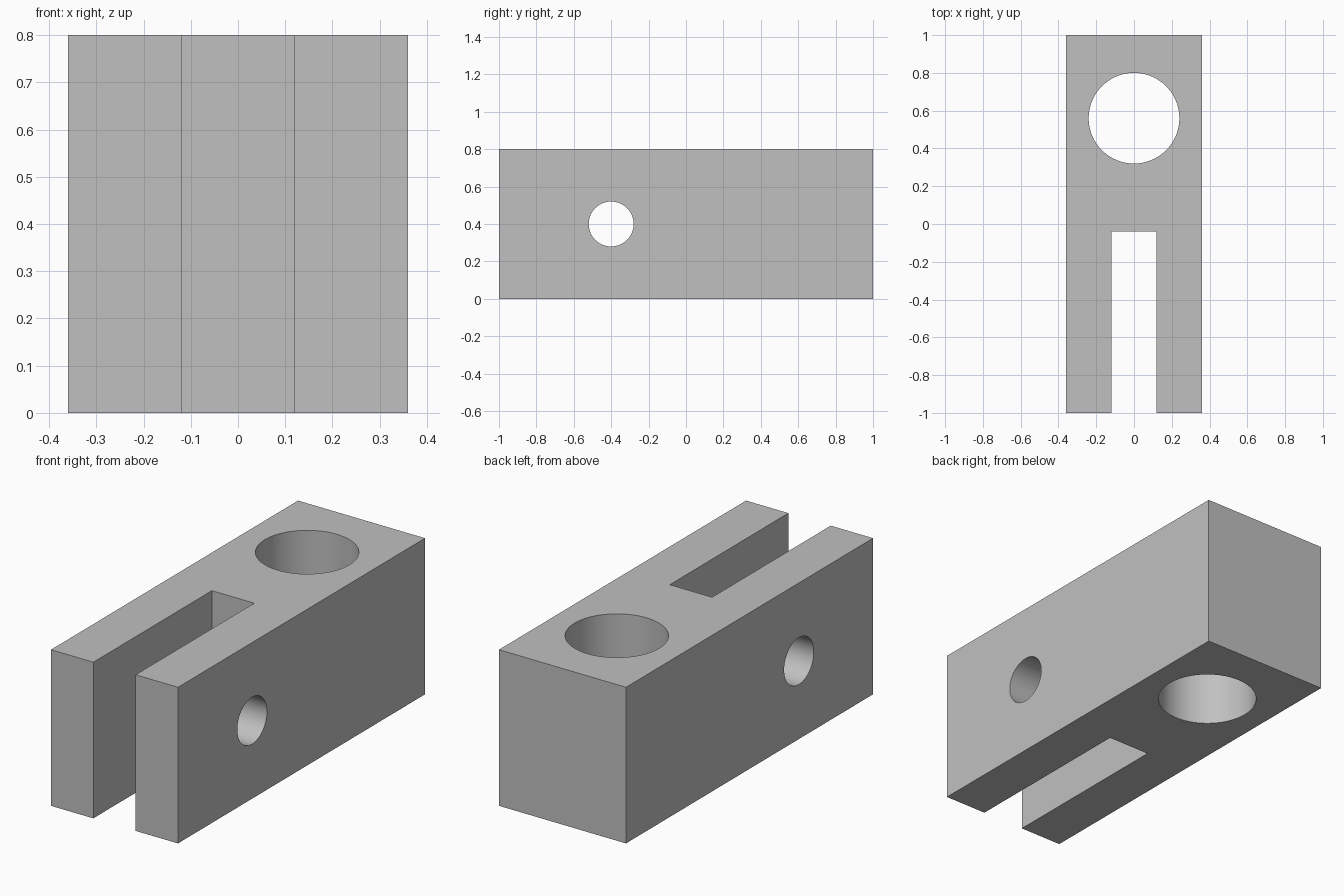
import bpy
import math

cube = bpy.data.objects.get("Cube")
if cube:
    bpy.data.objects.remove(cube, do_unlink=True)

grey = bpy.data.materials.new("plain_grey")
grey.use_nodes = True
colour = (0.53, 0.53, 0.53, 1)
grey.diffuse_color = colour
grey.node_tree.nodes["Principled BSDF"].inputs["Base Color"].default_value = colour


def box(name, size, centre):
    bpy.ops.mesh.primitive_cube_add(size=1, location=centre)
    ob = bpy.context.object
    ob.name = name
    ob.scale = size
    bpy.ops.object.transform_apply(location=True, rotation=True, scale=True)
    ob.data.materials.append(grey)
    return ob


def rod(name, radius, depth, centre, rotation=(0, 0, 0)):
    bpy.ops.mesh.primitive_cylinder_add(
        vertices=96, radius=radius, depth=depth, location=centre, rotation=rotation)
    ob = bpy.context.object
    ob.name = name
    bpy.ops.object.transform_apply(location=True, rotation=True, scale=True)
    ob.data.materials.append(grey)
    return ob


# Solid block
body = box("clevis_block", (0.72, 2, 0.8), (0, 0, 0.4))

# Fork slot, vertical bore and cross pin hole
cutters = [
    box("slot_cutter", (0.24, 1.16, 1.2), (0, -0.62, 0.4)),
    rod("bore_cutter", 0.24, 1.2, (0, 0.56, 0.4)),
    rod("pin_hole_cutter", 0.12, 1.2, (0, -0.4, 0.4), (0, math.pi / 2, 0)),
]
bpy.ops.object.select_all(action="DESELECT")
body.select_set(True)
bpy.context.view_layer.objects.active = body
for cutter in cutters:
    mod = body.modifiers.new(cutter.name, "BOOLEAN")
    mod.operation = "DIFFERENCE"
    mod.solver = "EXACT"
    mod.object = cutter
    bpy.ops.object.modifier_apply(modifier=mod.name)
for cutter in cutters:
    bpy.data.objects.remove(cutter, do_unlink=True)

# Smooth hole walls, crisp edges
bpy.ops.object.shade_smooth_by_angle(angle=math.radians(30))
